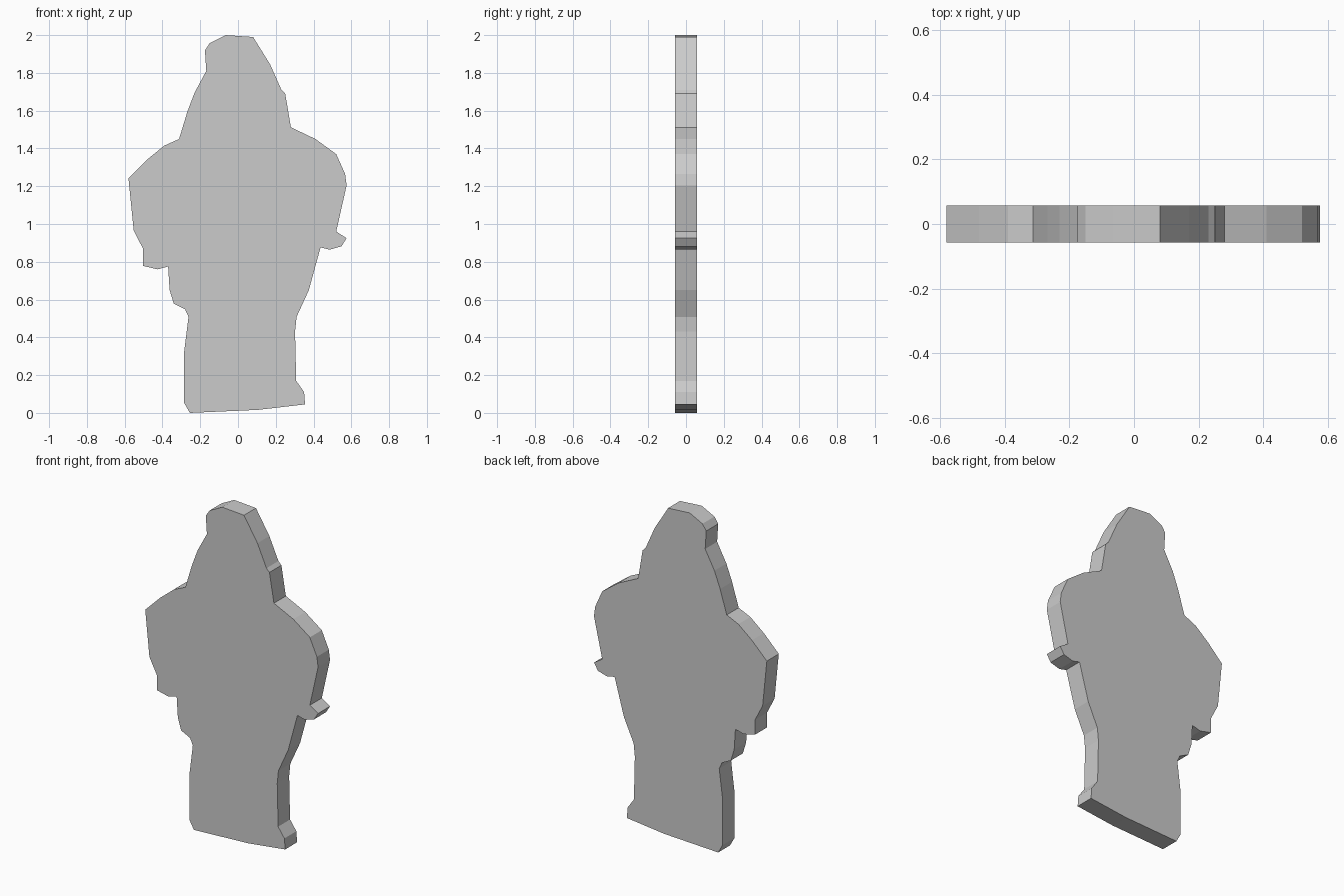
import bpy, bmesh

if "Cube" in bpy.data.objects:
    bpy.data.objects.remove(bpy.data.objects["Cube"])

HALF_DEPTH = 0.057

# Silhouette (x, z), right side from the crown down to the base
right_side = [
    (-.065, 2.0), (.08, 1.99), (.17, 1.845), (.23, 1.71), (.25, 1.69),
    (.28, 1.512), (.41, 1.45), (.52, 1.37), (.567, 1.265), (.575, 1.205),
    (.52, .96), (.575, .925), (.548, .882), (.485, .864), (.437, .876),
    (.375, .65), (.31, .508), (.302, .43), (.308, .17), (.35, .11),
    (.355, .045), (.105, .016),
]
# Left side from the base back up to the crown
left_side = [
    (-.255, 0), (-.285, .053), (-.285, .325), (-.262, .508), (-.28, .548),
    (-.34, .578), (-.362, .65), (-.37, .775), (-.425, .76), (-.502, .778),
    (-.502, .868), (-.552, .965), (-.58, 1.243), (-.48, 1.342), (-.39, 1.415),
    (-.312, 1.45), (-.268, 1.595), (-.23, 1.695), (-.168, 1.81),
    (-.175, 1.92), (-.15, 1.957),
]


def slab(name, outline, half_depth):
    """Extrude a closed outline in the x-z plane along y."""
    bm = bmesh.new()
    face = bm.faces.new([bm.verts.new((x, -half_depth, z)) for x, z in outline])
    extruded = bmesh.ops.extrude_face_region(bm, geom=[face], use_keep_orig=True)
    moved = [g for g in extruded["geom"] if isinstance(g, bmesh.types.BMVert)]
    bmesh.ops.translate(bm, verts=moved, vec=(0, 2 * half_depth, 0))
    bmesh.ops.recalc_face_normals(bm, faces=bm.faces)
    mesh = bpy.data.meshes.new(name)
    bm.to_mesh(mesh)
    bm.free()
    obj = bpy.data.objects.new(name, mesh)
    bpy.context.collection.objects.link(obj)
    return obj


# Flat cut-out figure
slab("figure_cutout", right_side + left_side, HALF_DEPTH)
